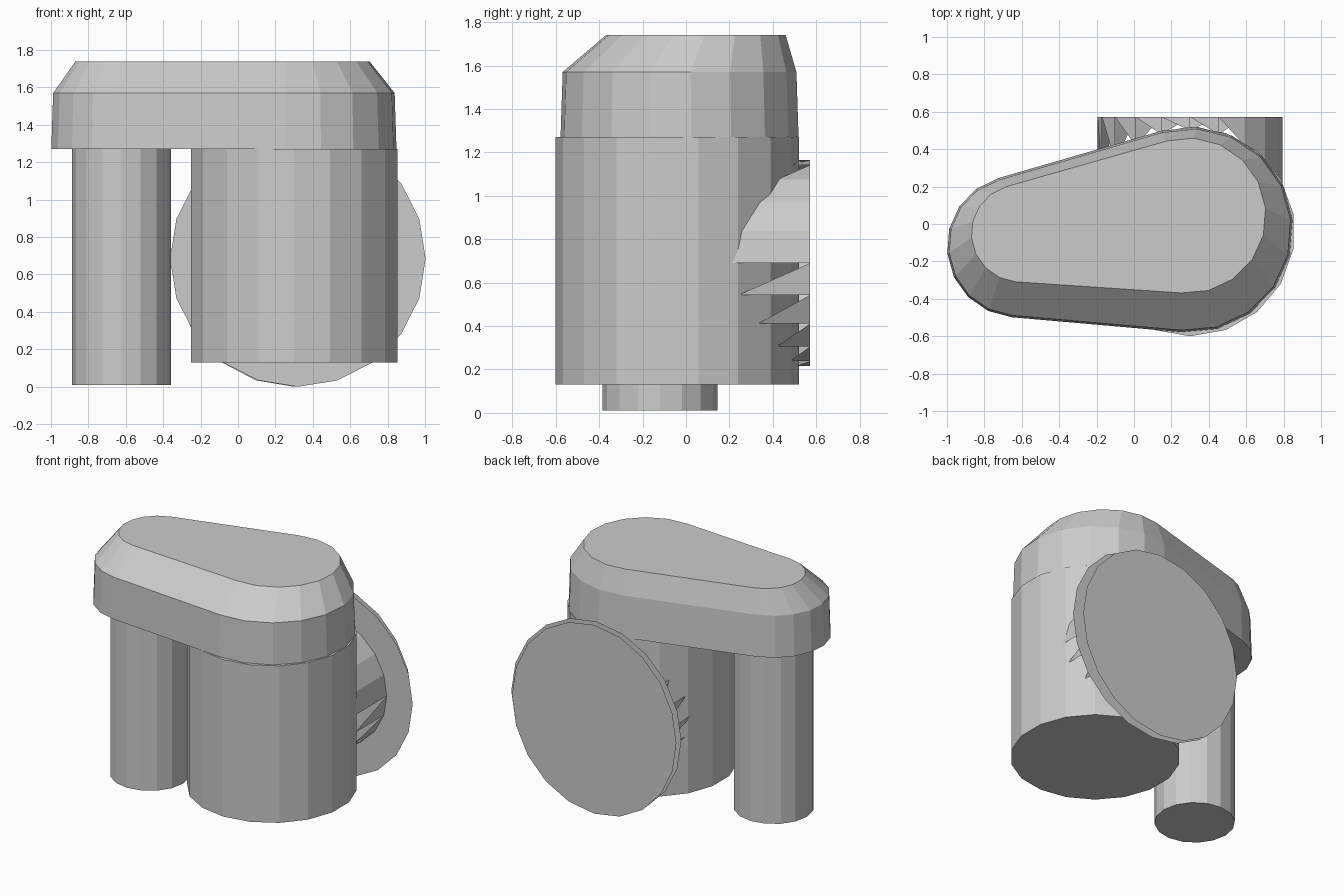
import bpy, bmesh
from math import sin, cos, radians, sqrt, pi

if "Cube" in bpy.data.objects:
    bpy.data.objects.remove(bpy.data.objects["Cube"])


def make(name, verts, faces, fix=True):
    mesh = bpy.data.meshes.new(name)
    mesh.from_pydata(verts, [], faces)
    if fix:
        bm = bmesh.new()
        bm.from_mesh(mesh)
        bmesh.ops.recalc_face_normals(bm, faces=bm.faces)
        bm.to_mesh(mesh)
        bm.free()
    ob = bpy.data.objects.new(name, mesh)
    bpy.context.collection.objects.link(ob)
    return ob


def loft(name, rings):
    """Closed solid through rings with equal point counts."""
    n = len(rings[0])
    verts = [p for r in rings for p in r]
    faces = [tuple(range(n)), tuple(range(len(verts) - n, len(verts)))]
    for k in range(len(rings) - 1):
        for i in range(n):
            j = (i + 1) % n
            faces.append((k*n + i, k*n + j, (k+1)*n + j, (k+1)*n + i))
    return make(name, verts, faces)


def arc(cx, cy, r, z, a0, a1, n):
    return [(cx + r*cos(radians(a0 + (a1 - a0)*i/n)),
             cy + r*sin(radians(a0 + (a1 - a0)*i/n)), z) for i in range(n + 1)]


def column(name, cx, cy, r, z0, z1, n):
    loft(name, [arc(cx, cy, r, z, 90, 450, n)[:-1] for z in (z0, z1)])


# Two upright cylinders
BX, BY, BR = 0.30, -0.04, 0.56
column("large_cylinder", BX, BY, BR, 0.13, 1.27, 18)
column("small_cylinder", -0.622, -0.12, 0.265, 0.01, 1.27, 16)


# Cap: tapered two-circle outline with a chamfered top
def outline(lx, ly, lr, rx, ry, rr, z):
    return arc(lx, ly, lr, z, 106, 265, 8) + arc(rx, ry, rr, z, -95, 106, 10)


loft("cap", [
    outline(-0.62, -0.12, 0.38, 0.30, -0.03, 0.55, 1.27),
    outline(-0.62, -0.12, 0.37, 0.30, -0.03, 0.54, 1.57),
    outline(-0.61, -0.05, 0.26, 0.29, 0.045, 0.415, 1.74),
])

# Flange: thin flat ring, with a flat end plate just behind it
FY, N = 0.572, 20


def circle(cx, rx, cz, rz, y):
    return [(cx + rx*cos(2*pi*i/N), y, cz + rz*sin(2*pi*i/N)) for i in range(N)]


outer = circle(BX, 0.495, 0.69, 0.475, FY)
make("flange_ring", circle(0.32, 0.683, 0.685, 0.685, FY) + outer,
     [(i, (i+1) % N, N + (i+1) % N, N + i) for i in range(N)], fix=False)
make("end_plate", circle(0.30, 0.66, 0.685, 0.685, 0.625),
     [tuple(reversed(range(N)))], fix=False)

# Toothed collar joining the flange to the large cylinder
inner = [(x, BY + sqrt(BR**2 - (x - BX)**2) - 0.02, z) for x, y, z in outer]
faces = []
for i in range(N):
    j = (i + 1) % N
    faces.append((i, j, N + j, N + i) if i < 3 else (i, j, N + i))
make("collar", outer + inner, faces, fix=False)
